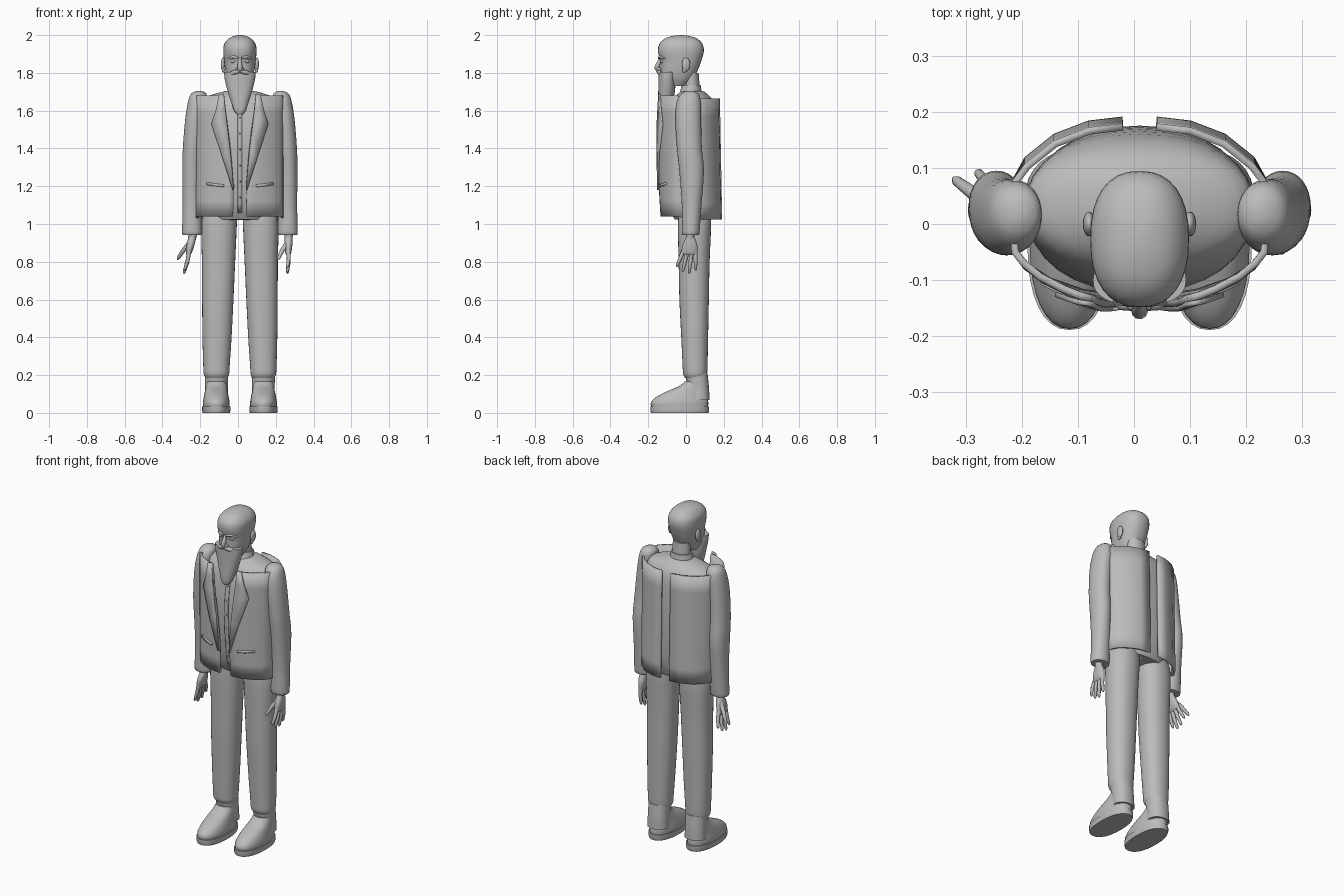
import bpy, bmesh, math
from mathutils import Vector

CX = 0.01  # the figure's own middle line
grey = bpy.data.materials.new("plain_grey")
grey.diffuse_color = (0.5, 0.5, 0.5, 1)


def make(name, verts, faces, thick=0.0, angle=40):
    """Mesh object, smooth with sharp edges, optionally thickened."""
    bm = bmesh.new()
    vs = [bm.verts.new((x + CX, y, z)) for x, y, z in verts]
    for f in faces:
        bm.faces.new([vs[i] for i in f])
    bmesh.ops.recalc_face_normals(bm, faces=bm.faces[:])
    me = bpy.data.meshes.new(name)
    bm.to_mesh(me)
    bm.free()
    ob = bpy.data.objects.new(name, me)
    bpy.context.collection.objects.link(ob)
    me.materials.append(grey)
    bpy.ops.object.select_all(action='DESELECT')
    ob.select_set(True)
    bpy.context.view_layer.objects.active = ob
    bpy.ops.object.shade_smooth_by_angle(angle=math.radians(angle))
    if thick:
        m = ob.modifiers.new("thickness", 'SOLIDIFY')
        m.thickness = thick
        m.offset = 0
    return ob


def spline(a, b, c, d, t):
    return [0.5 * (2*q + (r - p)*t + (2*p - 5*q + 4*r - s)*t*t + (3*q - p - 3*r + s)*t**3)
            for p, q, r, s in zip(a, b, c, d)]


def loft(name, rings, n=2.0, side=1, steps=3, seg=32):
    """Skin stacked rings (cx, cy, z, rx, ry) with rounded-box power n."""
    rs = []
    for i in range(len(rings) - 1):
        a, d = rings[max(i - 1, 0)], rings[min(i + 2, len(rings) - 1)]
        rs += [spline(a, rings[i], rings[i + 1], d, k / steps) for k in range(steps)]
    rs.append(rings[-1])
    verts, faces = [], []
    for cx, cy, z, rx, ry in rs:
        for k in range(seg):
            a = 2 * math.pi * k / seg
            c, s = math.cos(a), math.sin(a)
            verts.append((side * (cx + rx * math.copysign(abs(c) ** (2 / n), c)),
                          cy + ry * math.copysign(abs(s) ** (2 / n), s), z))
    for i in range(len(rs) - 1):
        for k in range(seg):
            j = (k + 1) % seg
            faces.append((i*seg + k, i*seg + j, (i+1)*seg + j, (i+1)*seg + k))
    faces += [tuple(range(seg)), tuple(range((len(rs) - 1) * seg, len(rs) * seg))]
    return make(name, verts, faces)


def ball(name, c, r):
    """Ellipsoid as a loft."""
    angs = [math.pi * (i / 10 - 0.5) for i in range(11)]
    return loft(name, [(c[0], c[1], c[2] + r[2] * math.sin(a), r[0] * max(math.cos(a), .05),
                        r[1] * max(math.cos(a), .05)) for a in angs], steps=1, seg=20)


def tube(name, pts, radii, seg=10):
    """Tapered round limb through points."""
    pts = [Vector(p) for p in pts]
    verts, faces = [], []
    for i, p in enumerate(pts):
        d = (pts[min(i + 1, len(pts) - 1)] - pts[max(i - 1, 0)]).normalized()
        u = d.cross(Vector((0.13, 1, 0.07))).normalized()
        v = d.cross(u)
        for k in range(seg):
            a = 2 * math.pi * k / seg
            verts.append(p + (u * math.cos(a) + v * math.sin(a)) * radii[i])
    for i in range(len(pts) - 1):
        for k in range(seg):
            j = (k + 1) % seg
            faces.append((i*seg + k, i*seg + j, (i+1)*seg + j, (i+1)*seg + k))
    faces += [tuple(range(seg)), tuple(range((len(pts) - 1) * seg, len(pts) * seg))]
    return make(name, verts, faces, angle=60)


def lerp_table(table, t):
    """Linear lookup in ascending (key, value) pairs."""
    for (a, p), (b, q) in zip(table, table[1:]):
        if t <= b:
            return p + (q - p) * max(0, (t - a) / (b - a))
    return table[-1][1]


# Head, neck and collar
loft("head", [(0, -.05, 1.73, .045, .05), (0, -.045, 1.77, .066, .085), (0, -.035, 1.82, .078, .1),
              (0, -.028, 1.86, .083, .108), (0, -.027, 1.91, .088, .121), (0, -.027, 1.95, .084, .116),
              (0, -.027, 1.98, .062, .088), (0, -.027, 1.995, .033, .048), (0, -.027, 2.0, .008, .012)], 2.35)
loft("neck", [(0, .03, 1.66, .06, .05), (0, .03, 1.72, .054, .043), (0, .025, 1.8, .052, .042)])
loft("shirt_collar", [(0, .02, 1.67, .075, .07), (0, .025, 1.70, .068, .058), (0, .028, 1.735, .06, .05)])
# Face
tube("nose", [(0, -.132, 1.88), (0, -.146, 1.85), (0, -.155, 1.825), (0, -.15, 1.81)], [.008, .011, .015, .008])
for s in (-1, 1):
    ball("nostril", (s * .013, -.143, 1.82), (.01, .012, .009))
    ball("eye", (s * .034, -.118, 1.862), (.017, .017, .012))
    tube("eyebrow", [(s * .01, -.143, 1.878), (s * .035, -.138, 1.886), (s * .062, -.112, 1.876)],
         [.006, .008, .004])
    tube("moustache", [(s * .002, -.147, 1.808), (s * .03, -.143, 1.803), (s * .065, -.115, 1.79)],
         [.009, .012, .006])
    ball("ear", (s * .09, .0, 1.845), (.011, .022, .036))
    ball("ear_lobe", (s * .088, -.008, 1.815), (.008, .012, .014))
loft("beard", [(0, -.1, 1.805, .083, .046), (0, -.1, 1.77, .081, .046), (0, -.103, 1.7, .064, .044),
               (0, -.112, 1.64, .045, .037), (0, -.122, 1.6, .031, .026), (0, -.127, 1.58, .015, .015)], 2.3)

# Torso with shirt front
torso = [(0, .04, 1.025, .15, .1), (0, .035, 1.1, .18, .13), (0, .03, 1.25, .19, .145),
         (0, .025, 1.45, .2, .147), (0, .03, 1.6, .205, .13), (0, .033, 1.66, .195, .105),
         (0, .035, 1.69, .13, .075), (0, .035, 1.705, .07, .055)]
loft("torso", torso, 2.2)
torso_front = [(r[2], r[1] - r[4]) for r in torso]
rows = [1.06 + .05 * i for i in range(12)]
make("shirt_placket", [(x, lerp_table(torso_front, z) - .004, z) for z in rows for x in (-.012, .012)],
     [(2*i, 2*i + 1, 2*i + 3, 2*i + 2) for i in range(11)], .006)
for i in range(6):
    z = 1.14 + .085 * i
    ball("shirt_button", (0, lerp_table(torso_front, z) - .008, z), (.005, .004, .005))

# Open jacket: plan outline of one half, from front edge round to the back vent
front = [(.03, -.14), (.06, -.138), (.10, -.13), (.16, -.106), (.20, -.078), (.222, -.05)]
rear = [(.228, .01), (.225, .07), (.20, .115), (.15, .155), (.09, .178), (.03, .185)]
edge_x = [(1.03, .036), (1.2, .032), (1.4, .05), (1.68, .085)]
front_off = [(1.03, .014), (1.2, .002), (1.55, -.008), (1.68, 0)]


def front_y(x, z):
    return lerp_table(front, x) + lerp_table(front_off, z) * max(0, 1 - x / .22)


for s in (-1, 1):
    verts, faces = [], []
    levels = [0, .13, .26, .4, .55, .7, .85, 1]
    w = len(front) + len(rear)
    for t in levels:
        z = 1.04 + .64 * t
        e = lerp_table(edge_x, z)
        for x, y in front:
            px = e + (x - .03) * (.222 - e) / .192
            verts.append((s * px, front_y(px, z), z))
        for x, y in rear:
            verts.append((s * x, y - (.012 * t if y > .1 else 0), 1.025 + .64 * t))
    for i in range(len(levels) - 1):
        for k in range(w - 1):
            faces.append((i*w + k, i*w + k + 1, (i+1)*w + k + 1, (i+1)*w + k))
    make("jacket_half", verts, faces, .013)

    # Lapel folded over the front edge
    inner = [(.085, 1.69), (.078, 1.62), (.068, 1.53), (.05, 1.38), (.032, 1.18)]
    outer = [(.11, 1.685), (.125, 1.61), (.15, 1.53), (.095, 1.36), (.038, 1.18)]
    verts = []
    for (a, za), (b, zb) in zip(inner, outer):
        verts += [(s * a, front_y(a, za) - .01, za), (s * b, front_y(b, zb) - .013, zb)]
    make("lapel", verts, [(2*i, 2*i + 1, 2*i + 3, 2*i + 2) for i in range(4)], .009, 30)

    # Pocket flap
    verts = []
    for x, z in ((.085, 1.195), (.13, 1.2), (.175, 1.207)):
        verts += [(s * x, front_y(x, z) - .009, z), (s * x, front_y(x, z) - .009, z + .014)]
    make("pocket_flap", verts, [(0, 2, 3, 1), (2, 4, 5, 3)], .009, 30)

    # Sleeve
    loft("sleeve", [(.215, .02, 1.705, .012, .015), (.218, .02, 1.69, .04, .045),
                    (.225, .015, 1.645, .05, .064), (.237, .012, 1.55, .053, .068),
                    (.25, .018, 1.4, .052, .066), (.255, .03, 1.28, .05, .065),
                    (.253, .03, 1.1, .05, .052), (.253, .025, .96, .053, .047),
                    (.253, .025, .942, .049, .042)], 2.1, s)

    # Trouser leg
    loft("trouser_leg", [(.1, .045, 1.07, .085, .08), (.11, .045, 1.0, .094, .088),
                         (.113, .043, .8, .088, .082), (.117, .043, .6, .083, .078),
                         (.121, .046, .4, .077, .071), (.124, .048, .25, .07, .066),
                         (.124, .048, .205, .067, .063), (.124, .05, .185, .058, .054)], 2.2, s)
    loft("trouser_cuff", [(.124, .07, .068, .062, .054), (.124, .066, .13, .06, .056),
                          (.124, .054, .21, .062, .06)], 2.2, s)

    # Shoe
    loft("shoe_sole", [(.125, -.033, 0, .072, .152), (.125, -.033, .012, .075, .156),
                       (.125, -.033, .034, .075, .156)], 2.3, s, steps=1)
    loft("shoe_upper", [(.125, -.033, .03, .07, .15), (.125, -.034, .055, .071, .152),
                        (.125, -.022, .085, .066, .135), (.125, .006, .115, .06, .105),
                        (.125, .035, .14, .055, .075), (.125, .048, .165, .05, .055)], 2.2, s)

# Pelvis joining the legs under the jacket
loft("pelvis", [(0, .04, 1.02, .11, .075), (0, .04, 1.05, .165, .1), (0, .04, 1.1, .17, .11)], 2.2)


def hand(wx, flip, lean):
    """Open hand with spread fingers, swung sideways by lean."""
    def p(dx, dy, z):
        return (wx + dx + lean * (.94 - z), .022 + flip * dy, z)
    tube("wrist", [p(0, 0, .97), p(0, 0, .93), p(0, 0, .9)], [.024, .022, .02])
    loft("palm", [(p(0, 0, z)[0], p(0, dy, z)[1], z, rx, ry) for z, dy, rx, ry in
                  ((.93, 0, .018, .022), (.9, 0, .021, .035), (.87, -.002, .019, .042),
                   (.845, -.004, .015, .041), (.835, -.004, .008, .034))], 2.3)
    for y0, y1, tip in ((-.034, -.072, .772), (-.013, -.04, .745), (.008, -.005, .737), (.028, .03, .755)):
        tube("finger", [p(0, y0, .86), p(.003, (y0 + y1) / 2, (.86 + tip) / 2),
                        p(-.002, y1 * .96, tip + .008), p(-.003, y1, tip)], [.011, .0105, .008, .003])
    tube("thumb", [p(-.005, -.012, .9), p(-.032, -.035, .86), p(-.05, -.055, .82), p(-.053, -.06, .81)],
         [.014, .012, .009, .003])


hand(.258, 1, -.02)
hand(-.25, -1, -.22)
